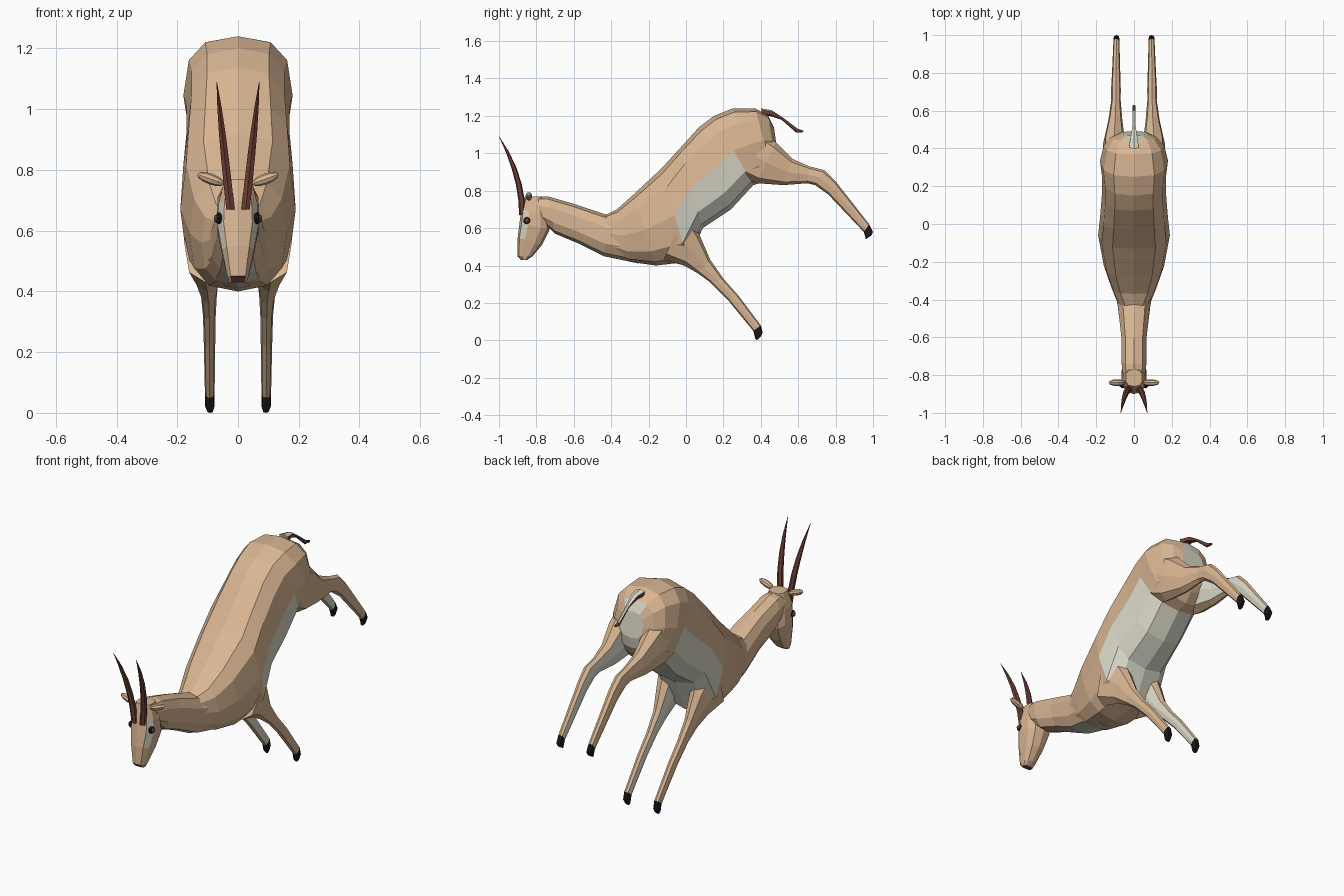
import bpy, bmesh, math
from mathutils import Matrix, Vector

default_cube = bpy.data.objects.get("Cube")
if default_cube:
    bpy.data.objects.remove(default_cube, do_unlink=True)


def material(name, red, green, blue):
    colour = (red, green, blue, 1)
    result = bpy.data.materials.new(name)
    result.use_nodes = True
    result.diffuse_color = colour
    for node in result.node_tree.nodes:
        if node.type == 'BSDF_PRINCIPLED':
            node.inputs["Base Color"].default_value = colour
    return result


TAN, WHITE, BROWN, BLACK = range(4)
palette = [
    material("tan_coat", .7, .47, .29),
    material("pale_belly", .7, .69, .58),
    material("horn_brown", .17, .05, .04),
    material("hoof_black", .01, .01, .01),
]


def finish(name, bm, mirrored):
    bmesh.ops.recalc_face_normals(bm, faces=bm.faces)
    mesh = bpy.data.meshes.new(name)
    bm.to_mesh(mesh)
    bm.free()
    for entry in palette:
        mesh.materials.append(entry)
    part = bpy.data.objects.new(name, mesh)
    bpy.context.collection.objects.link(part)
    if mirrored:
        modifier = part.modifiers.new("Mirror", 'MIRROR')
        modifier.use_mirror_merge = False


def rounded(value, squareness):
    return math.copysign(abs(value) ** (2 / squareness), value)


def loft(name, rings, sides, colour_rule, squareness=2.5, mirrored=False):
    """Skin rings given as upper y, z, lower y, z, half width and centre x.
    colour_rule(segment, up, out) picks the colour of each face."""
    bm = bmesh.new()
    loops = []
    for upper_y, upper_z, lower_y, lower_z, width, x in rings:
        top = Vector((x, upper_y, upper_z))
        low = Vector((x, lower_y, lower_z))
        loop = []
        for side in range(sides):
            angle = math.tau * side / sides
            point = (top + low) / 2
            point += (top - low) / 2 * rounded(math.cos(angle), squareness)
            point.x += width * rounded(math.sin(angle), squareness)
            loop.append(bm.verts.new(point))
        loops.append(loop)
    last = len(loops) - 2
    for segment in range(last + 1):
        near, far = loops[segment], loops[segment + 1]
        for side in range(sides):
            after = (side + 1) % sides
            face = bm.faces.new((near[side], near[after], far[after], far[side]))
            angle = math.tau * (side + .5) / sides
            face.material_index = colour_rule(segment, math.cos(angle), math.sin(angle))
    for loop, segment in ((loops[0], 0), (loops[-1], last)):
        bm.faces.new(loop).material_index = colour_rule(segment, 1, 0)
    finish(name, bm, mirrored)


def central(rows):
    return [(*row, 0) for row in rows]


def leg(name, rows, hoof_start):
    """Width and stance follow from the thickness of the limb."""
    rings = []
    for row in rows:
        thickness = math.dist(row[:2], row[2:])
        rings.append((*row, .005 + .22 * thickness, .09 + .06 * thickness))

    def colour(segment, up, out):
        if segment >= hoof_start:
            return BLACK
        return WHITE if out < -.6 else TAN

    loft(name, rings, 8, colour, mirrored=True)


def ball(name, place, size, tilt, colour):
    bm = bmesh.new()
    matrix = (Matrix.Translation(place) @ Matrix.Rotation(tilt, 4, 'Y')
              @ Matrix.Diagonal((*size, 1)) @ Matrix.Rotation(math.pi / 2, 4, 'Y'))
    bmesh.ops.create_uvsphere(bm, u_segments=8, v_segments=6, radius=1, matrix=matrix)
    for face in bm.faces:
        face.material_index = colour
    finish(name, bm, True)


# Torso, with pale belly and rump
def body_colour(segment, up, out):
    belly = segment in (3, 4, 5) and up < 0
    rump = segment >= 9 and abs(out) < .3
    return WHITE if belly or rump else TAN


loft("body", central([
    (-.43, .67, -.44, .48, .08),
    (-.37, .7, -.3, .42, .12),
    (-.28, .78, -.16, .4, .16),
    (-.13, .92, .01, .42, .19),
    (-.03, 1.03, .09, .6, .18),
    (.07, 1.14, .24, .7, .17),
    (.15, 1.2, .36, .83, .17),
    (.25, 1.24, .42, .85, .18),
    (.37, 1.24, .46, .9, .16),
    (.44, 1.2, .48, .94, .12),
    (.47, 1.14, .49, 1, .07),
]), 12, body_colour, 2.7)

# Neck, with pale throat
loft("neck", central([
    (-.83, .77, -.74, .61, .06),
    (-.74, .77, -.7, .57, .07),
    (-.6, .73, -.58, .52, .07),
    (-.42, .67, -.44, .45, .09),
    (-.28, .66, -.25, .41, .12),
]), 10, lambda segment, up, out: WHITE if segment > 1 and up < -.9 else TAN)


# Head, with pale eye patches and a brown nose
def head_colour(segment, up, out):
    if segment == 4 and up > .9:
        return BROWN
    return WHITE if segment in (1, 2) and .5 < up < .7 else TAN


loft("head", central([
    (-.86, .77, -.77, .77, .045),
    (-.88, .7, -.74, .67, .066),
    (-.89, .63, -.73, .59, .07),
    (-.9, .55, -.77, .51, .055),
    (-.9, .45, -.82, .45, .036),
    (-.88, .43, -.85, .43, .03),
]), 10, head_colour, 2.7)

# Eyes and ears
ball("eyes", (.06, -.85, .64), (.015, .02, .02), 0, BLACK)
ball("pupils", (.07, -.85, .64), (.01, .013, .013), 0, BROWN)
ball("ears", (.09, -.84, .77), (.047, .018, .018), -.35, TAN)

# Horns, tapering as they sweep forward and apart
horn_rings = []
for step in range(6):
    t = step / 5
    y, z = -.875 - .124 * t ** 2, .67 + .42 * t
    radius = .001 + .016 * (1 - t ** 3)
    horn_rings.append((y - radius, z, y + radius, z, radius * .9, .025 + .045 * t))
loft("horns", horn_rings, 6, lambda segment, up, out: BROWN, mirrored=True)

# Legs, pale on the inner side, ending in hooves
leg("front_legs", [
    (-.12, .43, 0, .7),
    (-.01, .4, .07, .57),
    (.06, .36, .13, .43),
    (.13, .31, .2, .33),
    (.22, .22, .28, .24),
    (.36, .05, .4, .08),
    (.37, .01, .41, .04),
    (.38, 0, .4, .02),
], 5)
leg("hind_legs", [
    (.37, 1.13, .31, .87),
    (.48, 1.06, .38, .84),
    (.57, .97, .52, .83),
    (.66, .93, .65, .84),
    (.74, .91, .69, .83),
    (.8, .85, .76, .78),
    (.98, .62, .95, .58),
    (1, .58, .96, .55),
    (.99, .56, .96, .54),
], 6)

# Tail, pale above with a brown underside and tuft
loft("tail", central([
    (.4, 1.24, .41, 1.2, .03),
    (.46, 1.23, .45, 1.2, .02),
    (.52, 1.19, .51, 1.18, .01),
    (.6, 1.13, .59, 1.11, .008),
    (.63, 1.12, .62, 1.11, .008),
]), 6, lambda segment, up, out: WHITE if segment < 3 and up > .5 else BROWN)
